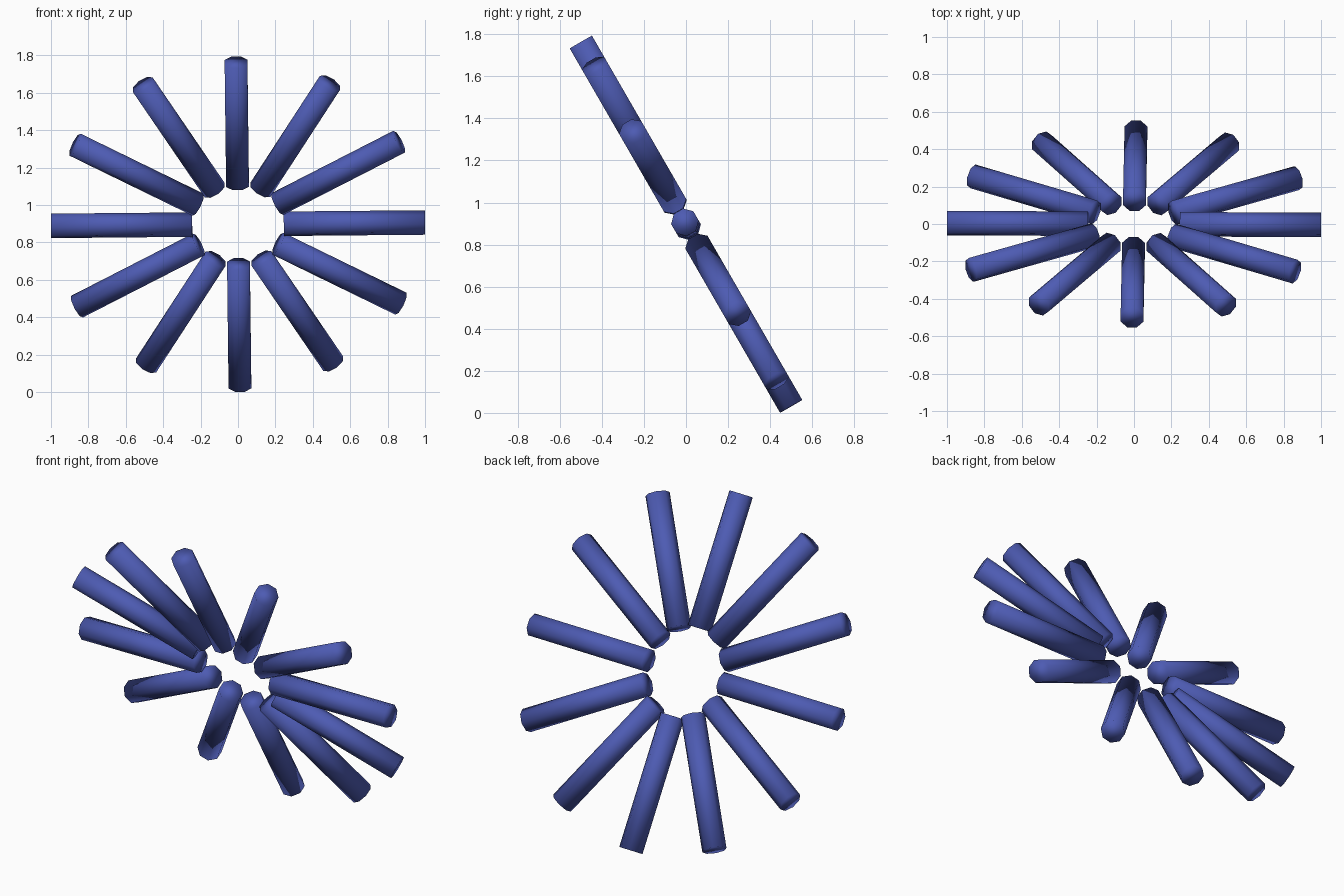
import bpy
from math import pi, radians
from mathutils import Matrix

if "Cube" in bpy.data.objects:
    bpy.data.objects.remove(bpy.data.objects["Cube"])

COUNT, SIDES = 12, 8
INNER, OUTER, RADIUS = 0.245, 1.0, 0.066

mat = bpy.data.materials.new("blue")
mat.diffuse_color = (0.075, 0.105, 0.45, 1)
mat.use_nodes = True
mat.node_tree.nodes["Principled BSDF"].inputs["Base Color"].default_value = mat.diffuse_color

# Ring plane leans 30 degrees from vertical, centre raised so the lowest bar touches the ground
ring = (Matrix.Translation((0, 0, 0.897))
        @ Matrix.Rotation(radians(30), 4, 'X')
        @ Matrix.Rotation(radians(-0.6), 4, 'Y'))

# Radial bars: octagonal rods with flats facing the ring plane
for i in range(COUNT):
    bpy.ops.mesh.primitive_cylinder_add(vertices=SIDES, radius=RADIUS, depth=OUTER - INNER)
    bar = bpy.context.object
    bar.name = f"radial_bar_{i + 1}"
    bar.data.transform(Matrix.Translation((0, 0, (INNER + OUTER) / 2))
                       @ Matrix.Rotation(pi / SIDES, 4, 'Z'))
    bar.matrix_world = ring @ Matrix.Rotation(2 * pi * i / COUNT, 4, 'Y')
    bar.data.materials.append(mat)
    bpy.ops.object.shade_smooth()
